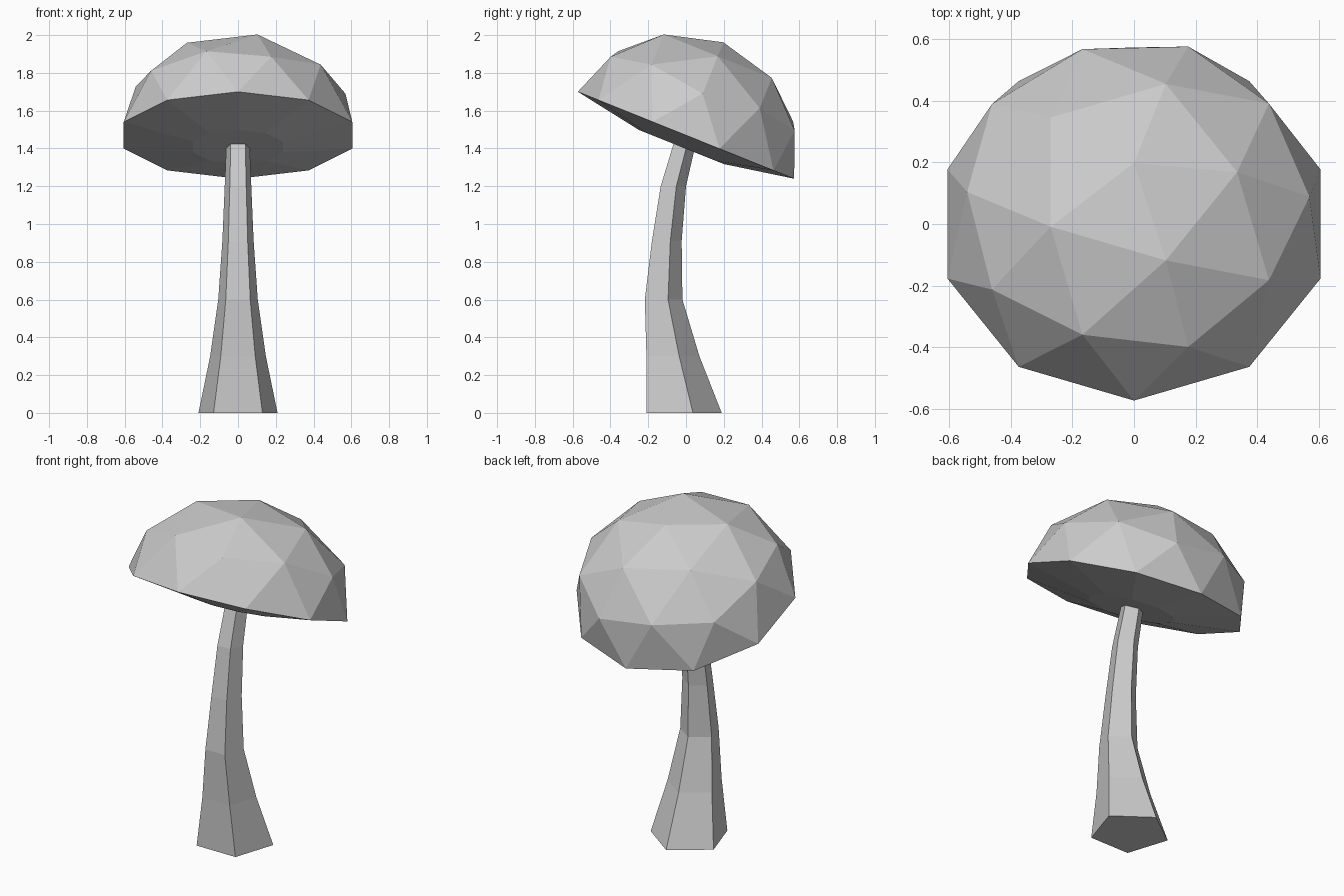
import bpy, bmesh
from math import sin, cos, pi, radians
from mathutils import Matrix

if "Cube" in bpy.data.objects:
    bpy.data.objects.remove(bpy.data.objects["Cube"])


def make_object(name, bm):
    bmesh.ops.recalc_face_normals(bm, faces=bm.faces[:])
    mesh = bpy.data.meshes.new(name)
    bm.to_mesh(mesh)
    bm.free()
    obj = bpy.data.objects.new(name, mesh)
    bpy.context.collection.objects.link(obj)
    return obj


# Cap: upper half of a faceted ball, closed by a shallow underside
bm = bmesh.new()
bmesh.ops.create_icosphere(bm, subdivisions=2, radius=1)
bmesh.ops.delete(bm, geom=[v for v in bm.verts if v.co.z < -0.01], context='VERTS')
rim = [e for e in bm.edges if e.is_boundary]
new = bmesh.ops.extrude_edge_only(bm, edges=rim)["geom"]
ring = [g for g in new if isinstance(g, bmesh.types.BMVert)]
for v in ring:
    v.co.x *= 0.393
    v.co.y *= 0.393
    v.co.z = -0.067 / 0.53
bmesh.ops.contextual_create(bm, geom=[e for e in bm.edges if e.is_boundary])
bm.transform(Matrix.Translation((0, 0, 1.47))
             @ Matrix.Rotation(radians(-21.9), 4, 'X')
             @ Matrix.Diagonal((0.636, 0.617, 0.53, 1)))
make_object("mushroom_cap", bm)

# Stem: five-sided sections (centre y, z, radius) along a bent path
sections = [(-0.031, 0, 0.22), (-0.084, 0.3, 0.155), (-0.129, 0.6, 0.11),
            (-0.110, 0.91, 0.087), (-0.074, 1.2, 0.074), (-0.020, 1.4, 0.066),
            (-0.004, 1.46, 0.064)]
bm = bmesh.new()
loops = [[bm.verts.new((r * sin(k * 2 * pi / 5), y + r * cos(k * 2 * pi / 5), z))
          for k in range(5)] for y, z, r in sections]
for a, b in zip(loops, loops[1:]):
    for k in range(5):
        n = (k + 1) % 5
        bm.faces.new((a[k], a[n], b[n], b[k]))
bm.faces.new(loops[0])
bm.faces.new(loops[-1])
make_object("mushroom_stem", bm)
